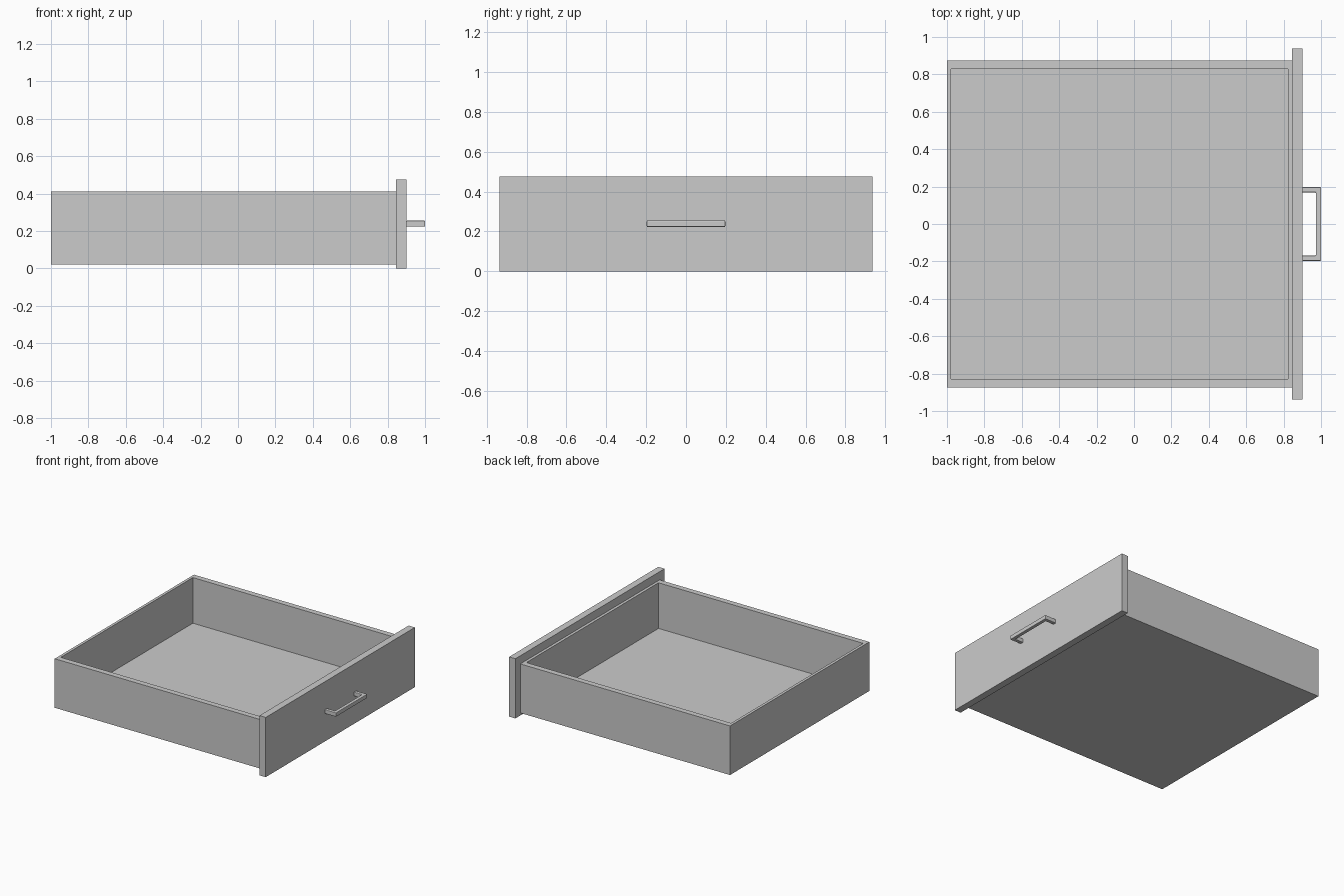
import bpy
import bmesh
from mathutils import Vector

cube = bpy.data.objects.get("Cube")
if cube:
    bpy.data.objects.remove(cube, do_unlink=True)


def make_material(name, value):
    mat = bpy.data.materials.new(name)
    mat.use_nodes = True
    colour = (value, value, value, 1)
    mat.diffuse_color = colour
    mat.node_tree.nodes["Principled BSDF"].inputs["Base Color"].default_value = colour
    return mat


grey = make_material("plain grey", 0.6)


def finish(name, bm):
    mesh = bpy.data.meshes.new(name)
    bmesh.ops.recalc_face_normals(bm, faces=bm.faces)
    bm.to_mesh(mesh)
    bm.free()
    mesh.materials.append(grey)
    obj = bpy.data.objects.new(name, mesh)
    bpy.context.collection.objects.link(obj)
    return obj


def box(name, low, high):
    low, high = Vector(low), Vector(high)
    bm = bmesh.new()
    bmesh.ops.create_cube(bm, size=1)
    for v in bm.verts:
        v.co = (low + high) / 2 + v.co * (high - low)
    return finish(name, bm)


def prism(name, outline, z0, z1):
    bm = bmesh.new()
    face = bm.faces.new([bm.verts.new((x, y, z0)) for x, y in outline])
    top = bmesh.ops.extrude_face_region(bm, geom=[face])["geom"]
    verts = [g for g in top if isinstance(g, bmesh.types.BMVert)]
    bmesh.ops.translate(bm, verts=verts, vec=(0, 0, z1 - z0))
    return finish(name, bm)


# Open tray: a solid block whose top is inset and pushed down to the floor
BACK, FRONT, HALF = -1.0, 0.845, 0.875
BOTTOM, RIM, FLOOR = 0.02, 0.41, 0.047
tray = box("drawer_tray", (BACK, -HALF, BOTTOM), (FRONT, HALF, RIM))
bm = bmesh.new()
bm.from_mesh(tray.data)
top = max(bm.faces, key=lambda f: f.calc_center_median().z)
bmesh.ops.inset_individual(bm, faces=[top], thickness=0.02)
for v in top.verts:
    v.co.x = -0.978 if v.co.x < 0 else 0.823
    v.co.y = 0.83 if v.co.y > 0 else -0.83
well = bmesh.ops.extrude_face_region(bm, geom=[top])["geom"]
bmesh.ops.delete(bm, geom=[top], context="FACES_ONLY")
for v in (g for g in well if isinstance(g, bmesh.types.BMVert)):
    v.co.z = FLOOR
bmesh.ops.recalc_face_normals(bm, faces=bm.faces)
bm.to_mesh(tray.data)
bm.free()

# Overhanging front panel
box("front_panel", (FRONT, -0.937, 0), (0.9, 0.937, 0.475))

# Square-section pull handle, softened at the edges
half, bar = 0.197, 0.028
handle = prism("pull_handle", [
    (0.9, -half), (1, -half), (1, half), (0.9, half),
    (0.9, half - bar), (1 - bar, half - bar),
    (1 - bar, bar - half), (0.9, bar - half)], 0.223, 0.255)
bevel = handle.modifiers.new("soft_edges", "BEVEL")
bevel.width = 0.004
bevel.segments = 2
